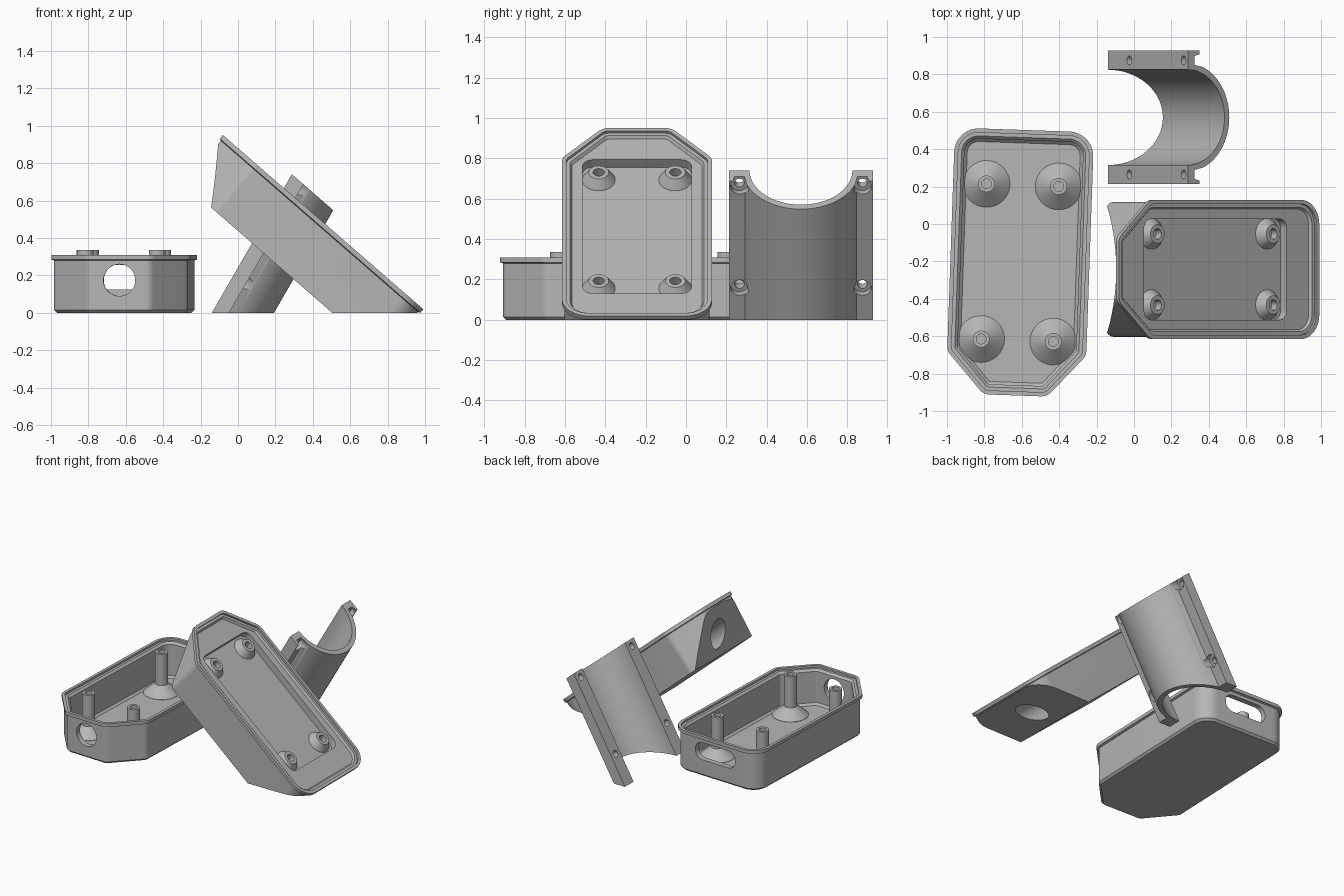
import bpy, bmesh, math
from mathutils import Matrix, Vector

if "Cube" in bpy.data.objects:
    bpy.data.objects.remove(bpy.data.objects["Cube"])

mat = bpy.data.materials.new("plain grey")
mat.diffuse_color = (0.47, 0.47, 0.47, 1)
mat.use_nodes = True
mat.node_tree.nodes["Principled BSDF"].inputs["Base Color"].default_value = mat.diffuse_color


def finish(name, bm, m=Matrix()):
    """Turn a bmesh into an object placed by matrix m."""
    bmesh.ops.recalc_face_normals(bm, faces=bm.faces)
    me = bpy.data.meshes.new(name)
    bm.to_mesh(me)
    bm.free()
    me.transform(m)
    me.materials.append(mat)
    ob = bpy.data.objects.new(name, me)
    bpy.context.collection.objects.link(ob)
    return ob


def loft(name, loops, m=Matrix(), caps=True):
    """Skin a stack of equal loops and close both ends."""
    bm = bmesh.new()
    rings = [[bm.verts.new(p) for p in loop] for loop in loops]
    n = len(rings[0])
    for a, b in zip(rings, rings[1:]):
        for i in range(n):
            j = (i + 1) % n
            bm.faces.new((a[i], a[j], b[j], b[i]))
    bm.faces.new(rings[0][::-1])
    bm.faces.new(rings[-1])
    return finish(name, bm, m)


def lathe(name, profile, m=Matrix(), n=32):
    return loft(name, [[(r * math.cos(2 * math.pi * i / n), r * math.sin(2 * math.pi * i / n), z)
                        for i in range(n)] for r, z in profile], m)


def rounded(points, radii, seg=8):
    """Polygon with each corner replaced by an arc."""
    out = []
    for i, r in enumerate(radii):
        p = Vector(points[i])
        d1 = (Vector(points[i - 1]) - p).normalized()
        d2 = (Vector(points[(i + 1) % len(points)]) - p).normalized()
        half = d1.angle(d2) / 2
        c = p + (d1 + d2).normalized() * (r / math.sin(half))
        t = r / math.tan(half)
        s, e = p + d1 * t - c, p + d2 * t - c
        for k in range(seg + 1):
            out.append(c + s.lerp(e, k / seg).normalized() * r)
    return out


def outline(inset, z):
    """Case outline: two round corners at +y, two chamfers at -y."""
    w, l, k = 0.372 - inset, 0.71 - inset, 0.414 * inset
    side, tip = -0.485 + k, 0.17 - k
    pts = [(w, l), (-w, l), (-w, side), (-tip, -l), (tip, -l), (w, side)]
    r, c = 0.13 - inset, max(0.07 - inset, 0.01)
    return [(p.x, p.y, z) for p in rounded(pts, [r, r, c, c, c, c])]


def prism(name, pts, z0, z1, m=Matrix()):
    return loft(name, [[(p[0], p[1], z) for p in pts] for z in (z0, z1)], m)


def rect(hx, hy, r):
    return rounded([(hx, hy), (-hx, hy), (-hx, -hy), (hx, -hy)], [r] * 4)


def cut(ob, *cutters):
    for c in cutters:
        mod = ob.modifiers.new("cut", 'BOOLEAN')
        mod.operation, mod.solver, mod.object = 'DIFFERENCE', 'EXACT', c
        bpy.context.view_layer.objects.active = ob
        bpy.ops.object.modifier_apply(modifier=mod.name)
        bpy.data.objects.remove(c)


T = Matrix.Translation
along_y = Matrix.Rotation(math.radians(90), 4, 'X')   # local z to -y

# Open box, turned slightly on the ground
box_m = T((-0.61, -0.207, 0)) @ Matrix.Rotation(math.radians(-2), 4, 'Z')
box = loft("box_base", [outline(i, z) for i, z in (
    (0.03, 0), (0.015, 0.015), (0.015, 0.28), (0, 0.285), (0, 0.31), (0.022, 0.31),
    (0.022, 0.295), (0.04, 0.295), (0.055, 0.28), (0.055, 0.045), (0.07, 0.03))], box_m)
cut(box,
    lathe("round_port", [(0.085, 0.55), (0.085, 0.85)], box_m @ T((0, 0, 0.175)) @ along_y, 40),
    prism("slot_port", rect(0.17, 0.065, 0.06), -0.85, -0.55, box_m @ T((0, 0, 0.19)) @ along_y))

# Screw posts with cone feet
for x in (-0.193, 0.193):
    for y in (-0.415, 0.415):
        lathe("box_post", [(0.125, 0.025), (0.125, 0.032), (0.045, 0.1), (0.045, 0.335),
                           (0.026, 0.335), (0.026, 0.1)], box_m @ T((x, y, 0)))

# Wedge lid: slab tilted so that its top faces up and to the right
t = math.radians(41)
s, c = math.sin(t), math.cos(t)
lid_m = Matrix(((0, c, s, 0.455), (-1, 0, 0, -0.243), (0, -s, c, 0.485), (0, 0, 0, 1)))
lid = loft("wedge_lid", [outline(i, z) for i, z in (
    (0.012, -0.334), (0.012, -0.03), (0, -0.025), (0, 0), (0.022, 0),
    (0.022, -0.015), (0.04, -0.015), (0.05, -0.03))], lid_m)
cut(lid,
    prism("pocket", rect(0.27, 0.505, 0.05), -0.08, 0.05, lid_m),
    prism("ground_cut", [(2, 2), (-2, 2), (-2, -2), (2, -2)], -2, 0),
    lathe("pole_saddle", [(1.2, 0.3), (1.2, 0.925)], T((-1.295, -0.243, 0)), 160),
    lathe("cable_channel", [(0.085, -1.2), (0.085, 1.2)], lid_m @ T((0, 0, -0.2)) @ along_y, 40))

# Screw bosses in the lid pocket
for x in (-0.19, 0.19):
    for y in (-0.41, 0.41):
        lathe("lid_boss", [(0.082, -0.083), (0.082, -0.078), (0.05, -0.03),
                           (0.028, -0.03), (0.028, -0.075)], lid_m @ T((x, y, 0)))

# Half-pipe clamp: local x points out of the shell, y across, z along the pipe
t = math.radians(60)
s, c = math.sin(t), math.cos(t)
clamp_m = Matrix(((s, 0, c, -0.14), (0, 1, 0, 0.57), (-c, 0, s, 0), (0, 0, 0, 1)))
W, F, RO, RI = 0.357, 0.08, 0.288, 0.255
a0 = math.asin(F / RO)
outer = [(RO * math.cos(a), RO * math.sin(a)) for a in
         [a0 - math.pi / 2 + (math.pi - 2 * a0) * k / 32 for k in range(33)]]
inner = [(RI * math.cos(a), RI * math.sin(a)) for a in
         [math.pi / 2 - math.pi * k / 32 for k in range(33)]]
section = [(0, -W), (F, -W)] + outer + [(F, W), (0, W)] + inner
clamp = prism("pipe_clamp", section, -0.4, 1.2, clamp_m)
big = [(2, 2), (-2, 2), (-2, -2), (2, -2)]
cut(clamp,
    prism("foot_cut", big, -2, 0),
    prism("top_cut", big, 0, 2, T((0.295, 0.57, 0.735)) @ Matrix.Rotation(math.radians(41), 4, 'Y')))
out_x = Matrix.Rotation(math.radians(90), 4, 'Y')     # local z to x
for y in (-0.305, 0.305):
    for z in (0.23, 0.81):
        m = clamp_m @ T((0, y, z)) @ out_x
        cut(clamp, lathe("bolt_hole", [(0.024, -0.1), (0.024, 0.045), (0.044, 0.045), (0.044, 0.2)], m, 24))

# Smooth the curves, keep the edges crisp
for ob in bpy.context.scene.objects:
    ob.select_set(True)
    bpy.context.view_layer.objects.active = ob
bpy.ops.object.shade_smooth_by_angle(angle=math.radians(30))
